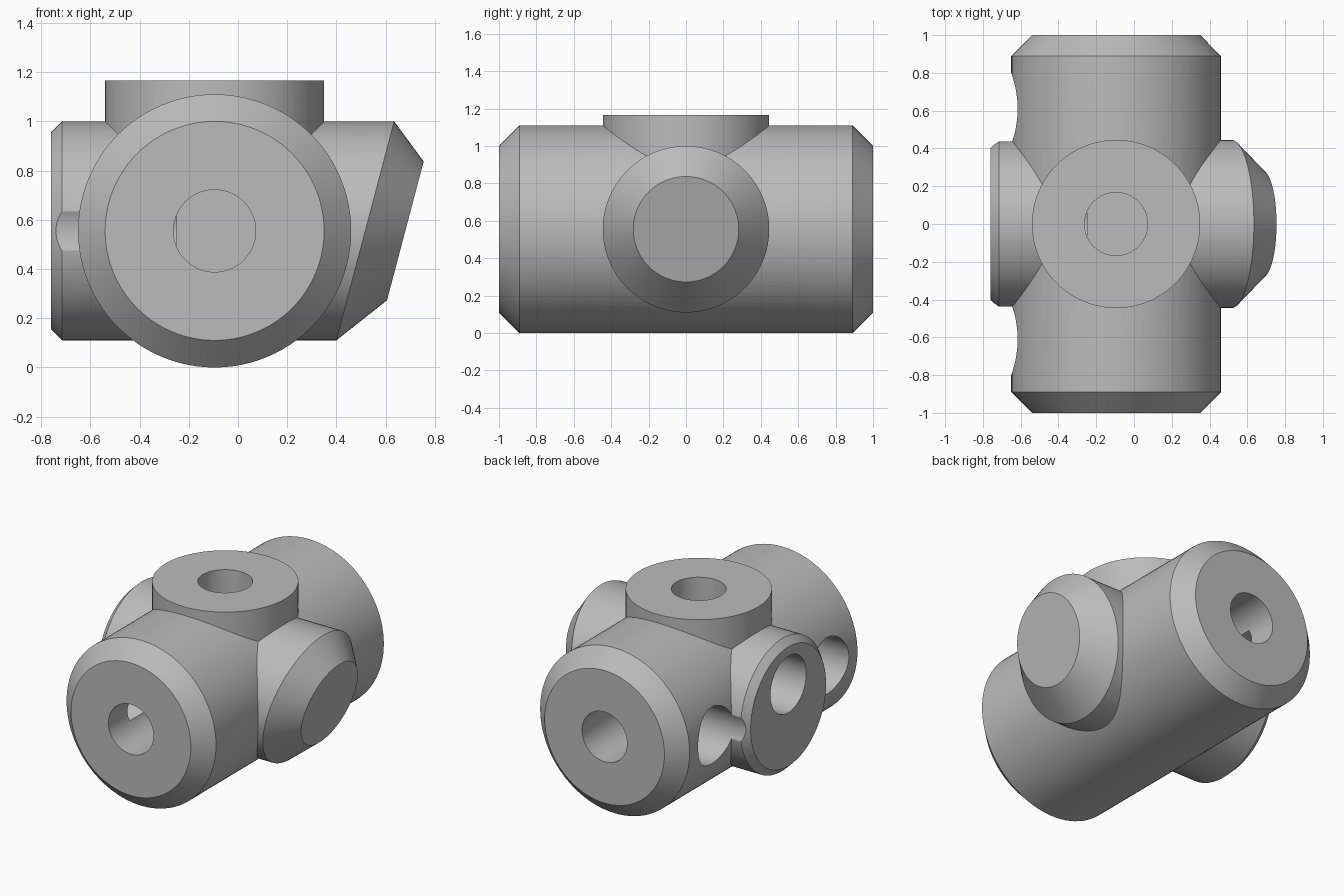
import bpy, bmesh, math

default = bpy.data.objects.get("Cube")
if default:
    bpy.data.objects.remove(default, do_unlink=True)

SEGMENTS = 96
CX, CZ = -0.095, 0.555           # point where all the axes meet
R_BODY, R_STUB, R_BORE, R_SIDE = 0.555, 0.445, 0.167, 0.19
DEPTH = 0.5                      # depth of the blind bores
TILT = math.tan(math.radians(14.8))

steel = bpy.data.materials.new("plain grey")
steel.use_nodes = True
GREY = (0.5, 0.5, 0.5, 1)
steel.diffuse_color = GREY
steel.node_tree.nodes["Principled BSDF"].inputs["Base Color"].default_value = GREY


def turned(name, axis, rings, center=(CX, 0, CZ)):
    """Solid of stacked circles; each ring is (position on axis, radius, tilt)."""
    bm = bmesh.new()
    loops = []
    for pos, radius, tilt in rings:
        loop = []
        for i in range(SEGMENTS):
            a = 2 * math.pi * i / SEGMENTS
            p = list(center)
            u, v = [k for k in range(3) if k != axis]
            p[u] += radius * math.cos(a)
            p[v] += radius * math.sin(a)
            p[axis] = pos + tilt * (p[2] - center[2])
            loop.append(bm.verts.new(p))
        loops.append(loop)
    for a, b in zip(loops, loops[1:]):
        for i in range(SEGMENTS):
            j = (i + 1) % SEGMENTS
            bm.faces.new((a[i], a[j], b[j], b[i]))
    bm.faces.new(loops[0])
    bm.faces.new(loops[-1])
    bmesh.ops.recalc_face_normals(bm, faces=bm.faces)
    mesh = bpy.data.meshes.new(name)
    bm.to_mesh(mesh)
    bm.free()
    mesh.materials.append(steel)
    obj = bpy.data.objects.new(name, mesh)
    bpy.context.collection.objects.link(obj)
    return obj


def bore(name, axis, start, end, radius, center=(CX, 0, CZ)):
    return turned(name, axis, [(start, radius, 0), (end, radius, 0)], center)


# Main barrel along y with chamfered ends
body = turned("connector_body", 1, [(-1, R_STUB, 0), (-0.89, R_BODY, 0),
                                    (0.89, R_BODY, 0), (1, R_STUB, 0)])

# Top boss, chamfered side stub and slanted side stub
additions = [
    turned("top_boss", 2, [(CZ, R_STUB, 0), (1.167, R_STUB, 0)]),
    turned("drilled_stub", 0, [(-0.76, 0.4, 0), (-0.715, R_STUB, 0), (CX, R_STUB, 0)]),
    turned("slanted_stub", 0, [(CX, R_STUB, 0), (0.517, R_STUB, TILT), (0.68, 0.282, TILT)]),
]

# Blind bores: both barrel ends, the boss, and three in the drilled side
cutters = [bore("top_bore", 2, 1.167 - DEPTH, 1.3, R_BORE)]
for s in (-1, 1):
    cutters.append(bore("end_bore", 1, s * (1 - DEPTH), s * 1.1, R_BORE))
for y, z in ((-0.61, CZ), (0, 0.703), (0.61, CZ)):
    cutters.append(bore("side_bore", 0, -0.9, -0.25, R_SIDE, (0, y, z)))

# Join and cut, then bake the result
for parts, operation in ((additions, 'UNION'), (cutters, 'DIFFERENCE')):
    for part in parts:
        part.hide_render = True
        mod = body.modifiers.new(part.name, 'BOOLEAN')
        mod.operation = operation
        mod.solver = 'EXACT'
        mod.object = part
graph = bpy.context.evaluated_depsgraph_get()
baked = bpy.data.meshes.new_from_object(body.evaluated_get(graph))
body.modifiers.clear()
body.data = baked
for part in additions + cutters:
    bpy.data.objects.remove(part, do_unlink=True)

# Smooth round walls, crisp edges
bpy.ops.object.select_all(action='DESELECT')
body.select_set(True)
bpy.context.view_layer.objects.active = body
bpy.ops.object.shade_smooth_by_angle(angle=math.radians(20))
